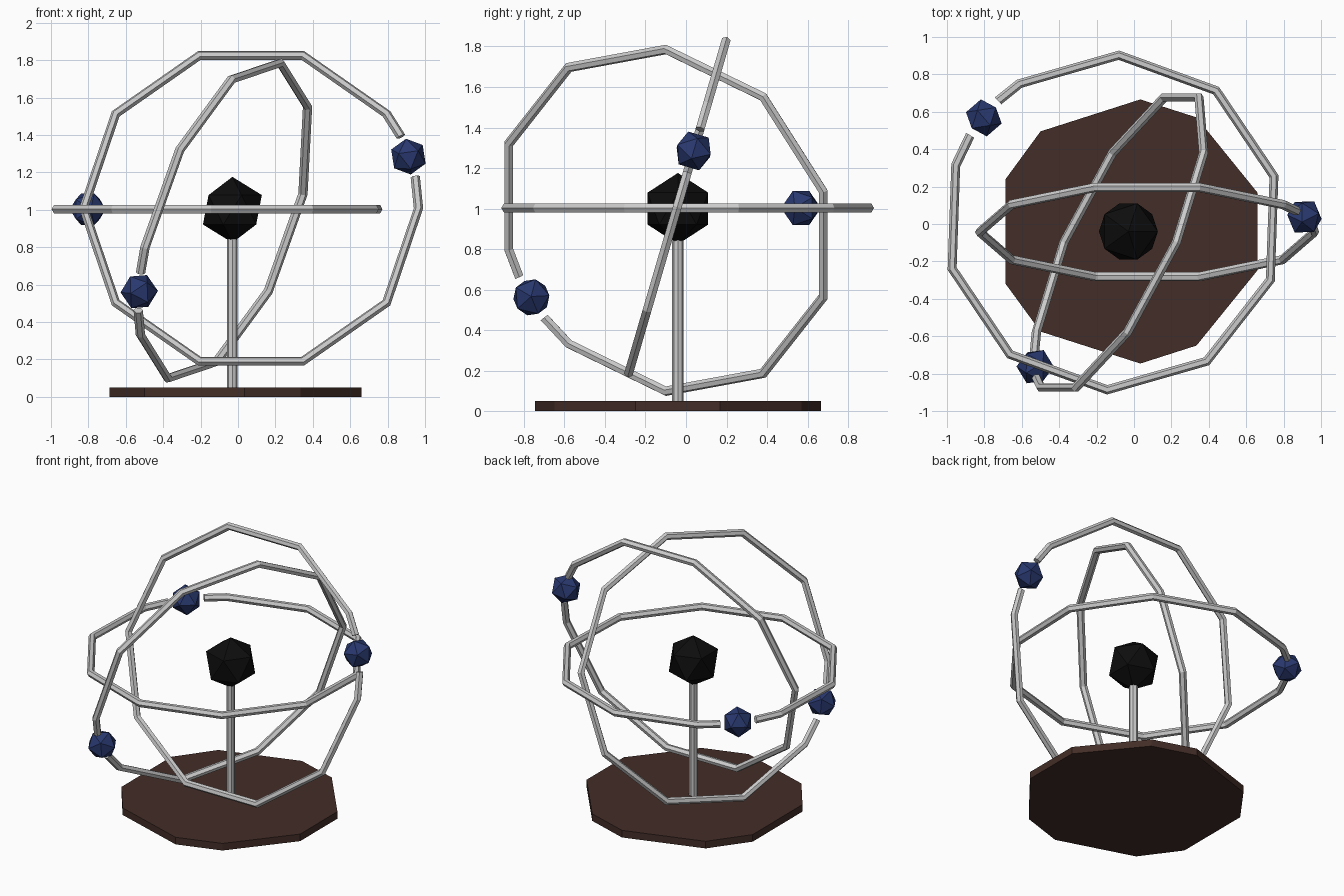
import bpy, bmesh
from math import cos, sin, radians, pi
from mathutils import Vector, Matrix

if "Cube" in bpy.data.objects:
    bpy.data.objects.remove(bpy.data.objects["Cube"])

CX, CY = -0.03, -0.04      # axis of the stand
RING_R, TUBE_R, BALL_R = 0.895, 0.025, 0.1


def material(name, rgb):
    m = bpy.data.materials.new(name)
    m.diffuse_color = (*rgb, 1)
    m.use_nodes = True
    m.node_tree.nodes["Principled BSDF"].inputs["Base Color"].default_value = m.diffuse_color
    return m


def finish(bm, name, mat=None):
    bmesh.ops.recalc_face_normals(bm, faces=bm.faces)
    mesh = bpy.data.meshes.new(name)
    bm.to_mesh(mesh)
    bm.free()
    ob = bpy.data.objects.new(name, mesh)
    bpy.context.collection.objects.link(ob)
    if mat:
        mesh.materials.append(mat)
    return ob


def loft(name, sections, mat=None):
    """Skin a row of closed sections and cap both ends."""
    bm = bmesh.new()
    rows = [[bm.verts.new(p) for p in s] for s in sections]
    n = len(rows[0])
    for a, b in zip(rows, rows[1:]):
        for i in range(n):
            j = (i + 1) % n
            bm.faces.new((a[i], a[j], b[j], b[i]))
    bm.faces.new(rows[0])
    bm.faces.new(rows[-1])
    return finish(bm, name, mat)


def ball(name, radius, matrix, mat):
    bm = bmesh.new()
    bmesh.ops.create_icosphere(bm, subdivisions=1, radius=radius, matrix=matrix)
    return finish(bm, name, mat)


def orbit(label, centre, e1, e2, phase, ball_angle, mat):
    """Open ten-sided hoop in the plane e1, e2 with a ball in its gap."""
    c = Vector(centre)
    u = Vector(e1).normalized()
    v = Vector(e2)
    v = (v - u * v.dot(u)).normalized()
    w = u.cross(v)

    def direction(deg):
        return u * cos(radians(deg)) + v * sin(radians(deg))

    gap = 7.6
    angles = [ball_angle + gap] + [phase + 36 * k for k in range(10)] + [ball_angle + 360 - gap]
    sections = []
    for a in angles:
        d = direction(a)
        sections.append([c + d * RING_R + (d * cos(k * pi / 3) + w * sin(k * pi / 3)) * TUBE_R
                         for k in range(6)])
    loft(label + "_ring", sections)

    # ball axes: pole lies in the ring plane, local y along the ring normal
    pole = direction(ball_angle - 42)
    side = w.cross(pole)
    rot = Matrix((side, w, pole)).transposed().to_4x4()
    pos = c + direction(ball_angle) * (RING_R - 0.006)
    ball(label + "_ball", BALL_R, Matrix.Translation(pos) @ rot, mat)


brown = material("dark_wood", (0.055, 0.026, 0.02))
black = material("black", (0.004, 0.004, 0.004))
navy = material("navy", (0.022, 0.04, 0.16))

# base plate: irregular ten-sided disc, mirrored front to back
half = [(0.69, 0.208), (0.364, 0.61), (0.064, 0.706), (-0.47, 0.535), (-0.658, 0.278)]
outline = half + [(x, -y) for x, y in reversed(half)]
loft("base", [[(CX + x, CY + y, z) for x, y in outline] for z in (0, 0.05)], brown)

# stem
loft("stem", [[(CX + 0.028 * cos(k * pi / 4), CY + 0.028 * sin(k * pi / 4), z) for k in range(8)]
              for z in (0.03, 0.86)])

# core
ball("core", 0.176, Matrix.Translation((CX, CY, 1.0)), black)

# three hoops, each carrying one ball
orbit("level", (-0.112, 0.008, 1.003), (1, 0, 0), (0, 1, 0), 160, 141, navy)
t = radians(16.3)
orbit("upright", (0.07, -0.043, 1.008), (1, 0, 0), (0, sin(t), cos(t)), 36, 18.9, navy)
orbit("tilted", (-0.075, -0.099, 0.942), (0.336, 0, 0.942), (0.386, 0.914, -0.144), 252, 235, navy)
